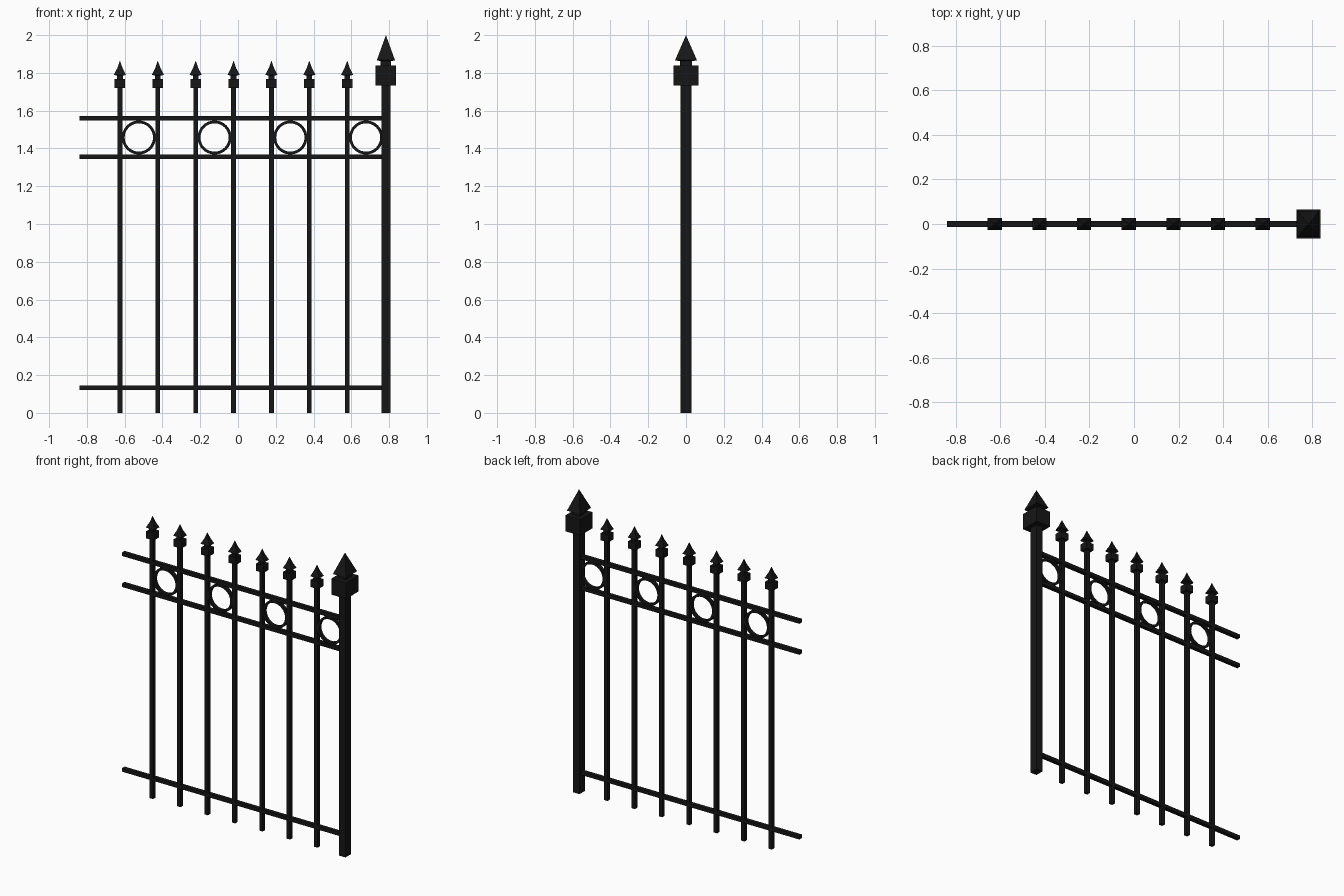
import bpy, bmesh, math
from mathutils import Matrix

if "Cube" in bpy.data.objects:
    bpy.data.objects.remove(bpy.data.objects["Cube"])

black = bpy.data.materials.new("black_iron")
black.diffuse_color = (0.008, 0.008, 0.008, 1)
black.use_nodes = True
black.node_tree.nodes["Principled BSDF"].inputs["Base Color"].default_value = black.diffuse_color


def finish(name, bm):
    bmesh.ops.recalc_face_normals(bm, faces=bm.faces)
    mesh = bpy.data.meshes.new(name)
    bm.to_mesh(mesh)
    bm.free()
    mesh.materials.append(black)
    obj = bpy.data.objects.new(name, mesh)
    bpy.context.collection.objects.link(obj)
    return obj


def box(name, x0, x1, depth, z0, z1):
    bm = bmesh.new()
    bmesh.ops.create_cube(bm, size=1, matrix=Matrix.Translation(
        ((x0 + x1) / 2, 0, (z0 + z1) / 2)) @ Matrix.Diagonal((x1 - x0, depth, z1 - z0, 1)))
    return finish(name, bm)


def square_loft(name, x, sections, tip):
    """Four-sided loft through (half x, half y, z) sections to a point."""
    bm = bmesh.new()
    rings = [[bm.verts.new((x + sx * hx, sy * hy, z))
              for sx, sy in ((-1, -1), (1, -1), (1, 1), (-1, 1))]
             for hx, hy, z in sections]
    bm.faces.new(rings[0])
    for a, b in zip(rings, rings[1:]):
        for i in range(4):
            j = (i + 1) % 4
            bm.faces.new((a[i], a[j], b[j], b[i]))
    top = bm.verts.new((x, 0, tip))
    for i in range(4):
        bm.faces.new((rings[-1][i], rings[-1][(i + 1) % 4], top))
    return finish(name, bm)


def ring(name, x, z, r_out, r_in, depth, n=32):
    bm = bmesh.new()
    loops = []
    for k in range(n):
        a = 2 * math.pi * k / n
        loops.append([bm.verts.new((x + r * math.cos(a), y, z + r * math.sin(a)))
                      for r, y in ((r_out, -depth / 2), (r_out, depth / 2),
                                   (r_in, depth / 2), (r_in, -depth / 2))])
    for k in range(n):
        a, b = loops[k], loops[(k + 1) % n]
        for i in range(4):
            j = (i + 1) % 4
            bm.faces.new((a[i], a[j], b[j], b[i]))
    obj = finish(name, bm)
    obj.data.shade_smooth()
    obj.data.set_sharp_from_angle(angle=math.radians(35))
    return obj


# Horizontal rails
for name, z in (("bottom_rail", 0.133), ("middle_rail", 1.355), ("top_rail", 1.56)):
    box(name, -0.839, 0.77, 0.026, z - 0.012, z + 0.012)

# Pickets with collars and spear tips
for i in range(7):
    x = -0.625 + i * 0.2005
    box(f"picket_{i}", x - 0.0125, x + 0.0125, 0.025, 0, 1.73)
    box(f"picket_collar_{i}", x - 0.028, x + 0.028, 0.054, 1.72, 1.767)
    square_loft(f"picket_spear_{i}", x, [
        (0.015, 0.015, 1.76), (0.015, 0.015, 1.785), (0.032, 0.026, 1.79),
        (0.014, 0.012, 1.825)], 1.865)

# Rings between the upper rails
for i in range(4):
    ring(f"ring_{i}", -0.525 + i * 0.401, 1.458, 0.09, 0.075, 0.022)

# End post with collar and pyramid finial
px = 0.783
box("post", px - 0.024, px + 0.024, 0.058, 0, 1.75)
box("post_collar", px - 0.054, px + 0.054, 0.13, 1.732, 1.838)
square_loft("post_finial", px, [
    (0.028, 0.032, 1.83), (0.028, 0.032, 1.862), (0.048, 0.058, 1.867)], 2.0)
